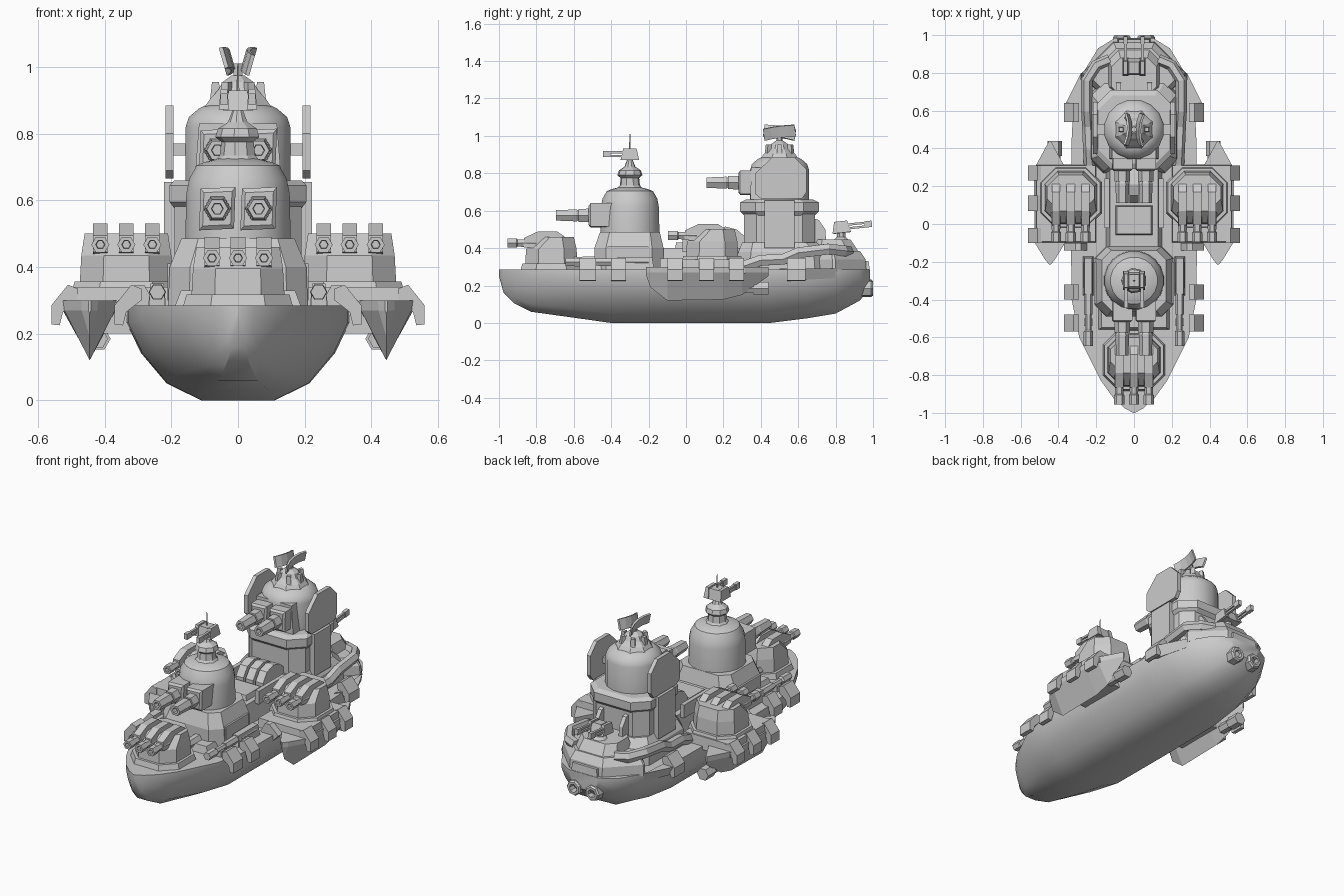
import bpy, bmesh
from math import sin, cos, pi, radians
from mathutils import Vector, Matrix

if "Cube" in bpy.data.objects:
    bpy.data.objects.remove(bpy.data.objects["Cube"])

def finish(name, bm, mirror=False, smooth=False):
    bmesh.ops.remove_doubles(bm, verts=bm.verts, dist=0.0005)
    bmesh.ops.recalc_face_normals(bm, faces=bm.faces)
    me = bpy.data.meshes.new(name)
    bm.to_mesh(me)
    bm.free()
    ob = bpy.data.objects.new(name, me)
    bpy.context.collection.objects.link(ob)
    if mirror:
        ob.modifiers.new("mirror", 'MIRROR').use_mirror_merge = False
    if smooth:
        bpy.ops.object.select_all(action='DESELECT')
        ob.select_set(True)
        bpy.context.view_layer.objects.active = ob
        bpy.ops.object.shade_smooth_by_angle(angle=radians(32))
    return ob

def loft(name, rings, mirror=False, smooth=False, mat=None):
    bm = bmesh.new()
    vr = [[bm.verts.new(p) for p in r] for r in rings]
    n = len(rings[0])
    for a, b in zip(vr, vr[1:]):
        for i in range(n):
            j = (i + 1) % n
            bm.faces.new((a[i], a[j], b[j], b[i]))
    bm.faces.new(vr[0])
    bm.faces.new(vr[-1])
    if mat:
        bm.transform(mat)
    return finish(name, bm, mirror, smooth)

def box(name, x, y, z, mirror=False, taper=(1, 1), mat=None):
    cx, cy = sum(x) / 2, sum(y) / 2
    def ring(zz, sx, sy):
        hx, hy = (x[1] - x[0]) / 2 * sx, (y[1] - y[0]) / 2 * sy
        return [(cx + a * hx, cy + b * hy, zz) for a, b in ((-1, -1), (1, -1), (1, 1), (-1, 1))]
    return loft(name, [ring(z[0], 1, 1), ring(z[1], *taper)], mirror, mat=mat)

def prism_x(name, prof, x0, x1, mirror=False):      # profile in y,z
    return loft(name, [[(x, y, z) for y, z in prof] for x in (x0, x1)], mirror)

def prism_y(name, prof, y0, y1, mirror=False):      # profile in x,z
    return loft(name, [[(x, y, z) for x, z in prof] for y in (y0, y1)], mirror)

def lathe(name, prof, cy, n, cx=0, smooth=False, mirror=False):
    return loft(name, [[(cx + r * cos(2 * pi * (i + .5) / n), cy + r * sin(2 * pi * (i + .5) / n), z)
                        for i in range(n)] for r, z in prof], mirror, smooth)

def tube_y(name, cx, cz, prof, n=6, mirror=False):   # profile of (y, radius)
    return loft(name, [[(cx + r * cos(2 * pi * i / n), y, cz + r * sin(2 * pi * i / n))
                        for i in range(n)] for y, r in prof], mirror)

def block(name, levels, cut=.3, mirror=False):
    """chamfered block: levels of (half width, y0, y1, z)"""
    rings = []
    for w, a, b, z in levels:
        c = w * cut
        rings.append([(-w, a + c, z), (-w + c, a, z), (w - c, a, z), (w, a + c, z),
                      (w, b - c, z), (w - c, b, z), (-w + c, b, z), (-w, b - c, z)])
    return loft(name, rings, mirror)

# main hull
rings = []
for y, w, b in ((-1, .004, .25), (-.975, .05, .16), (-.92, .11, .105), (-.83, .175, .06), (-.6, .29, .028),
                (-.4, .33, 0), (0, .335, 0), (.45, .33, 0), (.65, .32, .025), (.8, .27, .05),
                (.93, .19, .12), (.985, .1, .19)):
    h = .285 - b
    half = [(w, .285), (w, b + h * .82), (w * .87, b + h * .5), (w * .64, b + h * .18), (w * .33, b)]
    rings.append([(x, y, z) for x, z in half] + [(-x, y, z) for x, z in reversed(half)])
loft("hull", rings, smooth=True)

# side floats under the gun platforms
rings = []
for y, w, b in ((-.215, .004, .26), (-.19, .025, .19), (-.1, .08, .12), (.2, .085, .125), (.3, .08, .15), (.44, .004, .25)):
    rings.append([(.445 - w, y, .3), (.445 + w, y, .3), (.445 + w * .95, y, .27), (.445, y, b), (.445 - w * .95, y, .27)])
loft("side_float", rings, mirror=True)
tube_y("float_exhaust", .42, .185, [(.28, .03), (.36, .03), (.36, .038), (.44, .038)], mirror=True)
box("gun_platform", (.2, .52), (-.1, .315), (.265, .34), True, (.97, .97))
box("platform_brace", (.3, .42), (-.05, .25), (.2, .28), True)

# armour fenders along the edges
fender = [(-.05, .335), (-.02, .347), (.03, .285), (.03, .228), (.005, .225), (-.005, .265), (-.05, .30)]
for x, ys in ((.53, ((-.1, -.02), (.07, .15), (.23, .31))), (.34, ((-.57, -.48), (-.4, -.32), (.54, .64)))):
    for y0, y1 in ys:
        prism_y("fender", [(x + a, b) for a, b in fender], y0, y1, True)
prism_y("inner_fender", [(.25, .29), (.28, .345), (.31, .345), (.37, .29), (.33, .25)], -.14, -.1, True)

# triple gun turrets
def turret(name, cx, cy, z, mirror):
    def ring(w, a, b, zz):
        c = w * .5
        return [(cx - w, cy + a + c, zz), (cx - w + c, cy + a, zz), (cx + w - c, cy + a, zz), (cx + w, cy + a + c, zz),
                (cx + w, cy + b - c, zz), (cx + w - c, cy + b, zz), (cx - w + c, cy + b, zz), (cx - w, cy + b - c, zz)]
    loft(name + "_base", [ring(.165, -.165, .165, z - .025), ring(.155, -.155, .155, z + .012)], mirror)
    loft(name + "_body", [ring(.14, -.14, .14, z), ring(.135, -.135, .135, z + .09),
                          ring(.125, -.07, .12, z + .155)], mirror)
    for dx in (-.078, 0, .078):
        x = cx + dx
        arch = [(-.15, .10), (-.145, .15), (-.07, .185), (.03, .185), (.08, .15), (.08, .13), (-.06, .09)]
        prism_x(name + "_barrel_hood", [(cy + a, z + b) for a, b in arch], x - .022, x + .022, mirror)
        tube_y(name + "_barrel", x, z + .122,
               [(cy - .08, .026), (cy - .18, .022), (cy - .185, .027), (cy - .235, .027), (cy - .235, .014), (cy - .2, .012)], 6, mirror)

turret("bow_turret", 0, -.72, .305, False)
turret("side_turret", .335, .14, .345, True)

# forward superstructure and tower
block("forward_house", [(.21, -.49, -.12, .28), (.205, -.49, -.12, .40), (.17, -.46, -.14, .485)])
box("forward_house_step", (-.19, .19), (-.56, -.45), (.28, .33), taper=(.9, .8))
box("forward_house_panel", (.19, .212), (-.42, -.2), (.3, .41), True)
lathe("forward_tower", [(.16, .48), (.157, .62), (.148, .665), (.125, .705), (.10, .715), (.06, .725)], -.3, 20, smooth=True)
lathe("forward_tower_cap", [(.085, .70), (.055, .735), (.05, .775), (.068, .79), (.06, .815), (.03, .835), (.012, .88)], -.3, 9)

# twin guns of both towers
def twin_guns(name, cy, z, reach):
    s = cy - .155
    for x in (-.062, .062):
        loft(name + "_mount", [[(x + a * k, y, z + b * k) for a, b in ((-.055, -.065), (.05, -.06), (.055, .065), (-.05, .06))]
                               for y, k in ((s + .08, 1), (s - .055, 1), (s - .065, .8))])
        tube_y(name + "_barrel", x, z, [(s - .04, .042), (s - .12, .04), (s - .12, .03), (s - .13, .037),
                                        (s - reach, .032), (s - reach, .018), (s - reach + .03, .016)], 6)

twin_guns("forward_gun", -.3, .575, .24)
twin_guns("rear_gun", .5, .75, .235)

# deck between the towers, with arched launchers
box("mid_house", (-.15, .15), (-.14, .33), (.28, .40), taper=(.85, 1))
box("mid_hatch", (-.1, .1), (-.06, .1), (.39, .43), taper=(.9, .9))
box("mid_rail", (.13, .155), (-.02, .24), (.38, .46), True)
for x in (-.066, 0, .066):
    arch = [(.11, .39), (.11, .44), (.15, .495), (.21, .515), (.27, .50), (.33, .45), (.33, .39)]
    prism_x("mid_launcher", arch, x - .025, x + .025)

# rear superstructure and tower
block("rear_house_lower", [(.235, .27, .76, .28), (.225, .28, .75, .38), (.19, .3, .7, .43)])
block("rear_house", [(.19, .31, .69, .41), (.19, .31, .69, .59)], .35)
block("rear_collar", [(.19, .31, .69, .575), (.205, .29, .71, .595), (.205, .29, .71, .645), (.19, .32, .68, .66)], .4)
box("rear_house_pillar", (.17, .222), (.42, .58), (.4, .655), True)
lathe("rear_tower", [(.16, .65), (.16, .82), (.15, .85), (.12, .875), (.1, .885)], .5, 16, smooth=True)
lathe("rear_tower_cap", [(.115, .87), (.09, .905), (.065, .93), (.05, .955), (.02, .975)], .5, 8)
box("rear_tower_front", (-.13, .13), (.345, .45), (.66, .83), taper=(.9, .95))
box("rear_tower_ear", (.13, .215), (.47, .53), (.735, .77), True)
wing = [(.37, .69), (.40, .665), (.62, .665), (.645, .70), (.645, .82), (.58, .885), (.46, .885), (.37, .80)]
prism_x("tower_side_shield", wing, .193, .217, True)
for a in range(6):
    box("cap_rib", (.05, .085), (-.014, .014), (.89, .955), taper=(.6, .8),
        mat=Matrix.Translation((0, .5, 0)) @ Matrix.Rotation(a * pi / 3, 4, 'Z'))

# radar dishes on the rear tower
lathe("radar_post", [(.016, .96), (.016, 1.01)], .5, 6)
for s in (-1, 1):
    m = Matrix.Translation((.022 * s, .5, 1.02)) @ Matrix.Rotation(radians(16 * s), 4, 'Y') @ Matrix.Rotation(radians(8 * s), 4, 'X')
    loft("radar_dish", [[(dx + .018 * s * (abs(y) / .085) ** 2, y, z) for dx, z in ((-.006, -.03), (.006, -.03), (.006, .034), (-.006, .034))]
                        for y in (-.085, -.045, 0, .045, .085)], mat=m)

# light anti-aircraft mounts
def light_gun(name, cy, z, d, length, spread, tilt):
    m = Matrix.Translation((0, cy, z)) @ Matrix.Rotation(tilt, 4, 'X')
    box(name + "_body", (-.045, .045), (-.045, .045), (-.03, .03), taper=(.6, .7), mat=m)
    for s in (-1, 1):
        box(name + "_shield", (s * spread - .016, s * spread + .016), (-.05, .05), (-.028, .034), taper=(.6, .7), mat=m)
        for dz in (-.008, .012):
            y0, y1 = sorted((0, d * length))
            box(name + "_barrel", (s * spread - .007, s * spread + .007), (y0, y1), (dz - .006, dz + .006), mat=m)
        y0, y1 = sorted((d * (length - .04), d * length))
        box(name + "_muzzle", (s * spread - .011, s * spread + .011), (y0, y1), (-.014, .02), mat=m)

light_gun("mast_gun", -.3, .9, -1, .145, .042, 0)
lathe("mast_spike", [(.006, .9), (.002, 1.01)], -.3, 5)
light_gun("stern_gun", .83, .51, 1, .165, .045, radians(6))
lathe("stern_gun_post", [(.06, .43), (.025, .46), (.025, .5)], .83, 8)

# stern deck and exhausts
block("stern_deck", [(.275, .62, .965, .275), (.27, .62, .96, .34), (.235, .64, .93, .385)], .6)
block("stern_house", [(.14, .66, .93, .37), (.12, .68, .88, .445)], .4)
box("stern_edge", (-.09, .09), (.9, .985), (.26, .33), taper=(.9, .8))
tube_y("stern_exhaust", .062, .185, [(.82, .034), (.9, .034), (.9, .048), (.99, .048), (1, .04), (1, .025), (.96, .02)], 7, True)
loft("hull_flare", [[(.3, .5, .29), (.34, .56, .29), (.365, .63, .29), (.28, .8, .29)],
                    [(.3, .5, .25), (.33, .56, .25), (.33, .63, .23), (.27, .8, .24)]], True)

# thick pipes wrapping the rear house
path = [Vector(p) for p in ((.235, .3, .30), (.24, .4, .335), (.245, .52, .34), (.25, .6, .375), (.25, .76, .395), (.2, .84, .385), (.13, .87, .38))]
rings = []
for i, p in enumerate(path):
    t = (path[min(i + 1, 6)] - path[max(i - 1, 0)]).normalized()
    side = t.cross(Vector((0, 0, 1))).normalized()
    up = side.cross(t)
    rings.append([p + side * .03 * cos(k * pi / 3) + up * .033 * sin(k * pi / 3) for k in range(6)])
loft("rear_pipe", rings, mirror=True)
prism_x("funnel_fin", [(.68, .41), (.68, .56), (.71, .55), (.745, .5), (.75, .42)], .07, .095, True)

# deck guns beside the forward house
box("deck_gun_body", (.215, .27), (-.38, -.17), (.28, .35), True, (.7, .9))
tube_y("deck_gun_tube", .242, .325, [(-.2, .026), (-.48, .022), (-.48, .016), (-.56, .016), (-.57, .026), (-.645, .024)], 6, True)
box("deck_gun_foot", (.22, .265), (-.54, -.5), (.28, .32), True)
tube_y("bow_deck_tube", .07, .33, [(-.48, .03), (-.6, .026), (-.65, .02)], 6, True)
